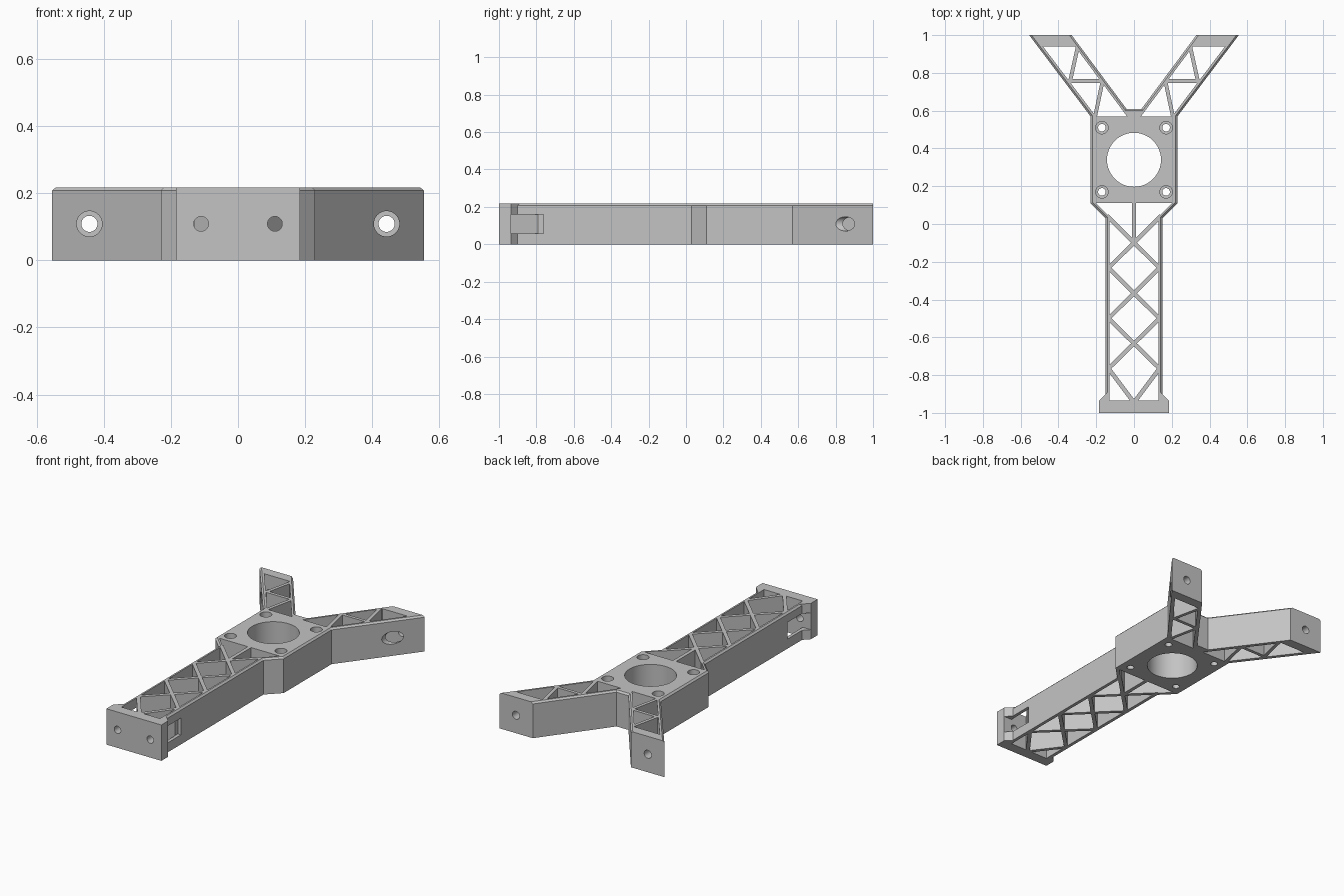
import bpy, bmesh, math
from mathutils import Vector, Matrix

HEIGHT = 0.218
CHAMFER = 0.01
MID = HEIGHT / 2

cube = bpy.data.objects.get("Cube")
if cube:
    bpy.data.objects.remove(cube, do_unlink=True)

grey = bpy.data.materials.new("plain grey")
grey.use_nodes = True
grey.diffuse_color = (0.55, 0.55, 0.55, 1)
grey.node_tree.nodes["Principled BSDF"].inputs["Base Color"].default_value = (0.55, 0.55, 0.55, 1)


def finish(name, bm):
    bmesh.ops.recalc_face_normals(bm, faces=bm.faces)
    mesh = bpy.data.meshes.new(name)
    bm.to_mesh(mesh)
    bm.free()
    mesh.materials.append(grey)
    obj = bpy.data.objects.new(name, mesh)
    bpy.context.collection.objects.link(obj)
    return obj


def loft(name, rings):
    """Closed solid through matching rings of (points, z)."""
    bm = bmesh.new()
    loops = [[bm.verts.new((p[0], p[1], z)) for p in pts] for pts, z in rings]
    n = len(loops[0])
    for low, high in zip(loops, loops[1:]):
        for i in range(n):
            j = (i + 1) % n
            bm.faces.new((low[i], low[j], high[j], high[i]))
    bm.faces.new(loops[0][::-1])
    bm.faces.new(loops[-1])
    return finish(name, bm)


def prism(name, pts, z0, z1):
    return loft(name, [(pts, z0), (pts, z1)])


def bar(a, b, width=0.022):
    """Lattice bar between two plan points, slightly overlong."""
    a, b = Vector(a), Vector(b)
    d = (b - a).normalized()
    side = Vector((-d.y, d.x)) * width / 2
    a, b = a - d * 0.012, b + d * 0.012
    return prism("bar", [a - side, b - side, b + side, a + side], -0.2, HEIGHT + 0.2)


def rod(centre, radius, length, along_y=False):
    bm = bmesh.new()
    turn = Matrix.Rotation(math.pi / 2, 4, 'X') if along_y else Matrix.Identity(4)
    bmesh.ops.create_cone(bm, cap_ends=True, segments=48, radius1=radius, radius2=radius,
                          depth=length, matrix=Matrix.Translation(centre) @ turn)
    return finish("hole", bm)


def cut(target, cutter):
    """Subtract the cutter and discard it."""
    mod = target.modifiers.new("cut", 'BOOLEAN')
    mod.operation = 'DIFFERENCE'
    mod.solver = 'EXACT'
    mod.object = cutter
    bpy.context.view_layer.objects.active = target
    bpy.ops.object.modifier_apply(modifier=mod.name)
    bpy.data.objects.remove(cutter, do_unlink=True)


def inset(pts, amounts):
    """Move each edge of a counter-clockwise outline inward by its amount."""
    lines = []
    for i, p in enumerate(pts):
        p, q = Vector(p), Vector(pts[(i + 1) % len(pts)])
        d = (q - p).normalized()
        lines.append((p + Vector((-d.y, d.x)) * amounts[i], d))
    result = []
    for i in range(len(pts)):
        (p, d), (q, e) = lines[i - 1], lines[i]
        t = (q - p).cross(e) / d.cross(e)
        result.append(p + d * t)
    return result


# Y-shaped frame body with a chamfered top rim
half = [(0.185, -1), (0.185, -0.935), (0.15, -0.90), (0.15, 0.03), (0.23, 0.11),
        (0.23, 0.57), (0.555, 1), (0.33, 1), (0.04, 0.61)]
edge = [0, 0, CHAMFER, CHAMFER, CHAMFER, CHAMFER, 0, CHAMFER]
outline = half + [(-x, y) for x, y in reversed(half)]
amounts = edge + [CHAMFER] + edge[::-1] + [0]
frame = loft("frame", [(outline, 0), (outline, HEIGHT - CHAMFER),
                       (inset(outline, amounts), HEIGHT)])

# Long arm: open pocket crossed by a lattice
side = [(0.13, -0.935), (0.13, 0.038), (0.202, 0.11)]
pocket = prism("long_pocket", side + [(-x, y) for x, y in reversed(side)], -0.1, HEIGHT + 0.1)
nodes = [0.035, -0.2325, -0.5, -0.765]
cut(pocket, bar((0, -0.1), (0, 0.12)))
for s in (1, -1):
    for y0, y1 in zip(nodes, nodes[1:]):
        cut(pocket, bar((s * 0.135, y0), (-s * 0.135, y1)))
    cut(pocket, bar((s * 0.135, nodes[-1]), (0, -0.945)))
cut(frame, pocket)

for s in (1, -1):
    # Short arm: slanted pocket with zigzag bars
    corners = [(0.202, 0.57), (0.482, 0.94), (0.312, 0.94), (0.037, 0.57)]
    pocket = prism("short_pocket", [(s * x, y) for x, y in corners], -0.1, HEIGHT + 0.1)
    for (x0, y0), (x1, y1) in [((0.208, 0.56), (0.166, 0.757)),
                               ((0.16, 0.757), (0.35, 0.757)),
                               ((0.338, 0.757), (0.295, 0.95))]:
        cut(pocket, bar((s * x0, y0), (s * x1, y1), 0.02))
    cut(frame, pocket)

    # Bolt hole in the arm end, with tool access through the outer wall
    cut(frame, rod((s * 0.443, 0.765, MID), 0.038, 0.35, True))
    cut(frame, rod((s * 0.443, 0.97, MID), 0.024, 0.2, True))

    # Front plate bolt hole and side slot
    cut(frame, rod((s * 0.11, -0.98, MID), 0.022, 0.12, True))
    slot = [(0.129, -0.935), (0.3, -0.935), (0.3, -0.762), (0.129, -0.762)]
    cut(frame, prism("slot", [(s * x, y) for x, y in slot], 0.058, 0.16))

    # Counterbored screw holes in the mounting platform
    for y in (0.17, 0.51):
        cut(frame, rod((s * 0.17, y, MID), 0.02, 0.5))
        cut(frame, rod((s * 0.17, y, HEIGHT), 0.033, 0.14))

# Large central bore
cut(frame, rod((0, 0.34, MID), 0.143, 0.5))

bpy.ops.object.select_all(action='DESELECT')
frame.select_set(True)
bpy.context.view_layer.objects.active = frame
bpy.ops.object.shade_smooth_by_angle(angle=math.radians(25))
